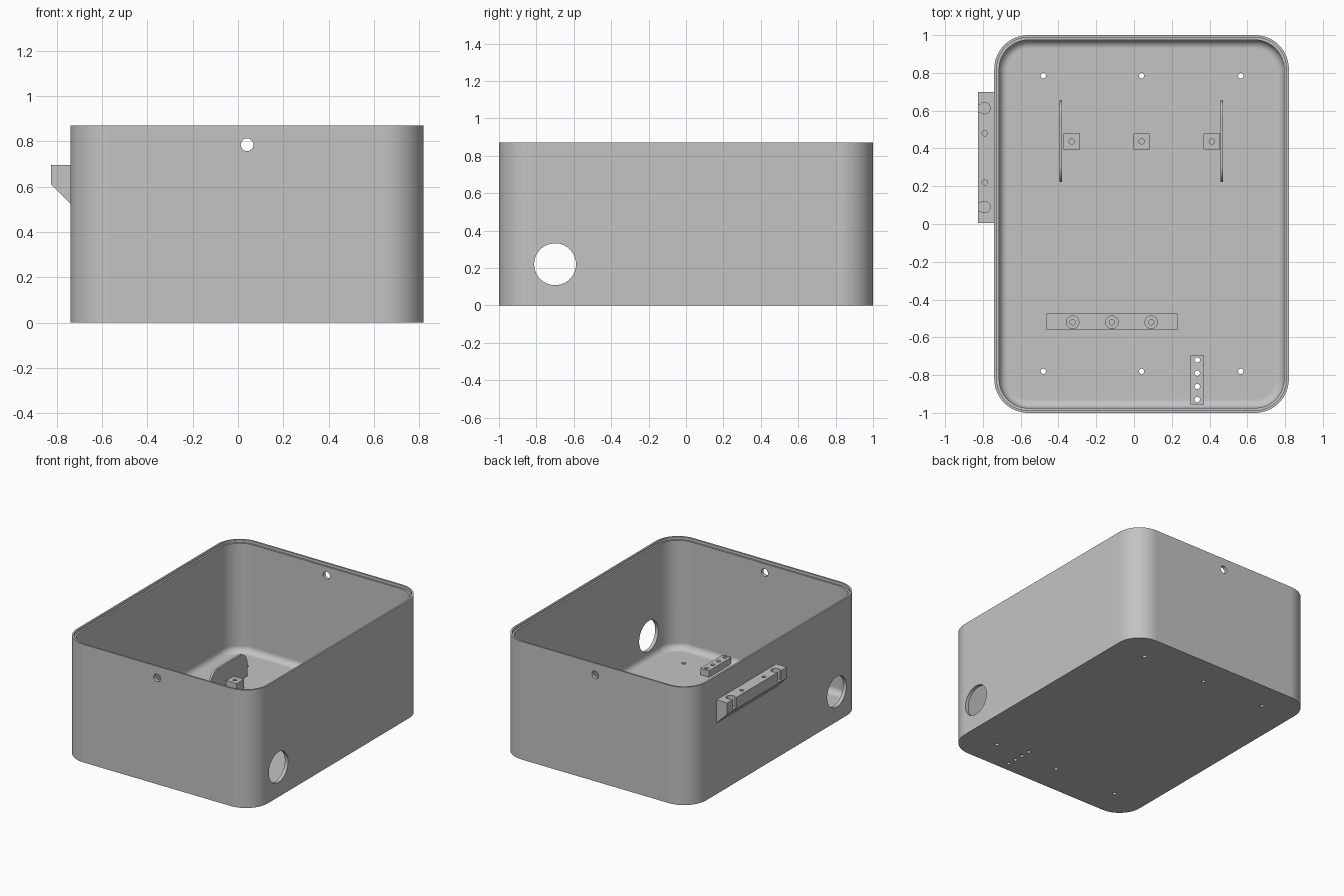
import bpy, bmesh, math
from mathutils import Matrix, Vector

if "Cube" in bpy.data.objects:
    bpy.data.objects.remove(bpy.data.objects["Cube"], do_unlink=True)

grey = bpy.data.materials.new("plain grey")
grey.use_nodes = True
COLOUR = (0.55, 0.55, 0.55, 1)
grey.diffuse_color = COLOUR
grey.node_tree.nodes["Principled BSDF"].inputs["Base Color"].default_value = COLOUR

FLOOR, HEIGHT, CENTRE = 0.05, 0.87, 0.04


def make(name, bm):
    bmesh.ops.recalc_face_normals(bm, faces=bm.faces)
    mesh = bpy.data.meshes.new(name)
    bm.to_mesh(mesh)
    bm.free()
    mesh.materials.append(grey)
    obj = bpy.data.objects.new(name, mesh)
    bpy.context.collection.objects.link(obj)
    return obj


def add_box(bm, lo, hi):
    lo, hi = Vector(lo), Vector(hi)
    size = hi - lo
    bmesh.ops.create_cube(bm, size=1, matrix=Matrix.Translation((lo + hi) / 2)
                          @ Matrix.Diagonal((*size, 1)))


def add_cylinder(bm, centre, radius, length, axis="Z"):
    turn = {"X": Matrix.Rotation(math.pi / 2, 4, "Y"),
            "Y": Matrix.Rotation(math.pi / 2, 4, "X"), "Z": Matrix()}[axis]
    bmesh.ops.create_cone(bm, cap_ends=True, segments=40, radius1=radius, radius2=radius,
                          depth=length, matrix=Matrix.Translation(centre) @ turn)


def prism(bm, points, offset):
    face = bm.faces.new([bm.verts.new(p) for p in points])
    moved = bmesh.ops.extrude_face_region(bm, geom=[face])["geom"]
    verts = [v for v in moved if isinstance(v, bmesh.types.BMVert)]
    bmesh.ops.translate(bm, vec=offset, verts=verts)


def activate(obj):
    bpy.ops.object.select_all(action="DESELECT")
    obj.select_set(True)
    bpy.context.view_layer.objects.active = obj


def cut(obj, bm):
    cutter = make("cutter", bm)
    cutter.hide_render = True
    mod = obj.modifiers.new("cut", "BOOLEAN")
    mod.operation, mod.solver, mod.object = "DIFFERENCE", "EXACT", cutter
    activate(obj)
    bpy.ops.object.modifier_apply(modifier=mod.name)
    bpy.data.objects.remove(cutter, do_unlink=True)


def smooth(obj):
    activate(obj)
    bpy.ops.object.shade_smooth_by_angle(angle=math.radians(30))
    mod = obj.modifiers.new("even normals", "WEIGHTED_NORMAL")
    mod.keep_sharp = True


# Open case: rounded outlines stacked from the underside, over the rim, to the floor
def outline(bm, inset, z, steps=14):
    radius = 0.18 - inset
    ring = []
    for quarter, (sx, sy) in enumerate([(1, 1), (-1, 1), (-1, -1), (1, -1)]):
        for i in range(steps + 1):
            a = (quarter + i / steps) * math.pi / 2
            ring.append(bm.verts.new((CENTRE + sx * 0.60 + radius * math.cos(a),
                                      sy * 0.82 + radius * math.sin(a), z)))
    return ring


profile = [(0, 0), (0, HEIGHT), (0.013, HEIGHT), (0.013, HEIGHT - 0.02), (0.026, HEIGHT - 0.02)]
FILLET = 0.045
for i in range(9):
    a = i / 8 * math.pi / 2
    profile.append((0.026 + FILLET * (1 - math.cos(a)), FLOOR + FILLET * (1 - math.sin(a))))
bm = bmesh.new()
rings = [outline(bm, *p) for p in profile]
for low, high in zip(rings, rings[1:]):
    for i in range(len(low)):
        j = (i + 1) % len(low)
        bm.faces.new((low[i], low[j], high[j], high[i]))
bm.faces.new(rings[0])
bm.faces.new(rings[-1])
case = make("case_shell", bm)

# Case openings: cable ports, lid screw holes, floor holes
STRIP_X = 0.335
strip_holes = [-0.72 - 0.07 * i for i in range(4)]
bm = bmesh.new()
add_cylinder(bm, (0, -0.70, 0.22), 0.112, 3, "X")
add_cylinder(bm, (CENTRE, 0, 0.785), 0.028, 3, "Y")
for x in (-0.48, CENTRE, 0.565):
    for y in (-0.78, 0.785):
        add_cylinder(bm, (x, y, 0), 0.014, 0.3)
for y in strip_holes:
    add_cylinder(bm, (STRIP_X, y, 0), 0.014, 0.3)
cut(case, bm)
smooth(case)

# Drilled terminal strip
bm = bmesh.new()
add_box(bm, (0.30, -0.955, 0.03), (0.37, -0.695, 0.098))
strip = make("terminal_strip", bm)
bm = bmesh.new()
for y in strip_holes:
    add_cylinder(bm, (STRIP_X, y, 0.05), 0.014, 0.4)
cut(strip, bm)
smooth(strip)

# Mounting bar with counterbored holes
bm = bmesh.new()
add_box(bm, (-0.463, -0.56, 0.03), (0.23, -0.475, 0.09))
bar = make("mounting_bar", bm)
for radius, bottom in ((0.033, 0.075), (0.014, 0.055)):
    bm = bmesh.new()
    for x in (-0.325, -0.117, 0.091):
        add_cylinder(bm, (x, -0.52, bottom + 0.1), radius, 0.2)
    cut(bar, bm)
smooth(bar)

# Holder: thin base and two end plates with rounded top corners
bm = bmesh.new()
add_box(bm, (-0.395, 0.222, 0.04), (0.472, 0.653, FLOOR + 0.004))
make("holder_base", bm)
CORNER, TOP = 0.09, 0.24
for name, x in (("holder_right_plate", -0.395), ("holder_left_plate", 0.457)):
    points = [(x, 0.222, 0.04), (x, 0.653, 0.04)]
    for y, start in ((0.653 - CORNER, 0), (0.222 + CORNER, 1)):
        for i in range(13):
            a = (start + i / 12) * math.pi / 2
            points.append((x, y + CORNER * math.cos(a), TOP - CORNER + CORNER * math.sin(a)))
    bm = bmesh.new()
    prism(bm, points, (0.015, 0, 0))
    smooth(make(name, bm))

# Holder screw posts
for name, x in (("right_post", -0.33), ("middle_post", CENTRE), ("left_post", 0.412)):
    bm = bmesh.new()
    add_box(bm, (x - 0.043, 0.395, 0.04), (x + 0.043, 0.48, 0.122))
    post = make(name, bm)
    bm = bmesh.new()
    add_cylinder(bm, (x, 0.437, 0.17), 0.014, 0.2)
    cut(post, bm)
    smooth(post)

# Outside bracket with a sloped underside, keyhole notches and screw holes
bm = bmesh.new()
section = [(-0.73, 0.515), (-0.826, 0.61), (-0.826, 0.695), (-0.73, 0.695)]
prism(bm, [(x, 0.005, z) for x, z in section], (0, 0.695, 0))
bracket = make("side_bracket", bm)
bm = bmesh.new()
for y in (0.22, 0.48):
    add_cylinder(bm, (-0.79, y, 0.74), 0.014, 0.2)
for y in (0.09, 0.613):
    add_cylinder(bm, (-0.792, y, 0.72), 0.03, 0.2)
cut(bracket, bm)
bm = bmesh.new()
for y in (0.09, 0.613):
    add_box(bm, (-0.85, y - 0.02, 0.62), (-0.79, y + 0.02, 0.8))
cut(bracket, bm)
smooth(bracket)
